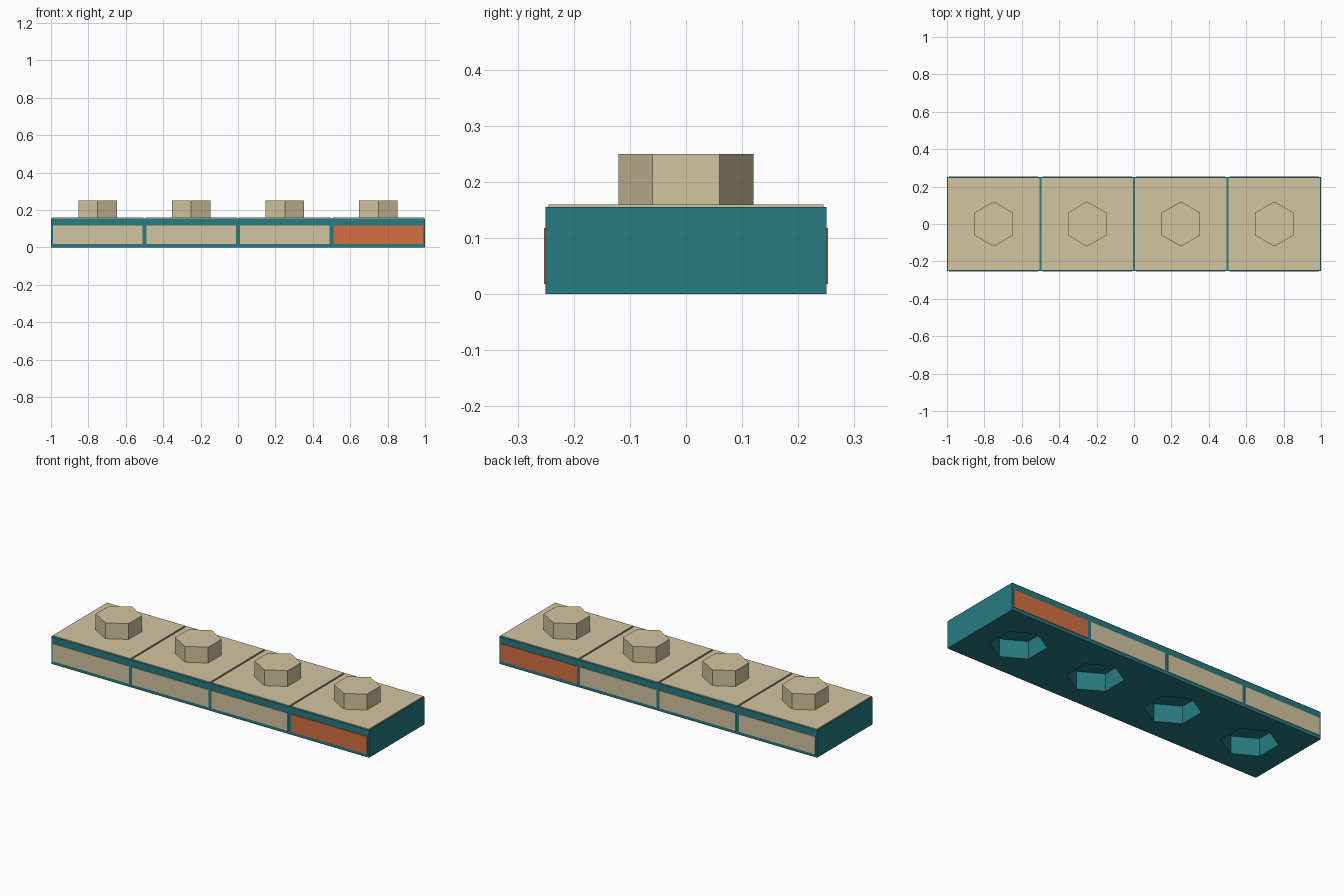
import bpy, math

if "Cube" in bpy.data.objects:
    bpy.data.objects.remove(bpy.data.objects["Cube"])


def material(name, rgb):
    m = bpy.data.materials.new(name)
    m.diffuse_color = (*[((c / 255 + 0.055) / 1.055) ** 2.4 for c in rgb], 1)
    m.use_nodes = True
    m.node_tree.nodes["Principled BSDF"].inputs["Base Color"].default_value = m.diffuse_color
    return m


teal = material("teal", (38, 124, 130))
sand = material("sand", (212, 197, 160))
orange = material("orange", (212, 112, 66))


def box(name, x, y, z, mat):
    bpy.ops.mesh.primitive_cube_add(
        size=1, location=(sum(x) / 2, sum(y) / 2, sum(z) / 2))
    o = bpy.context.object
    o.name = name
    o.scale = (x[1] - x[0], y[1] - y[0], z[1] - z[0])
    bpy.ops.object.transform_apply(location=False, rotation=False, scale=True)
    o.data.materials.append(mat)
    return o


def hexagon(name, x, radius, z, mat):
    # six-sided prism with its points towards front and back
    bpy.ops.mesh.primitive_cylinder_add(
        vertices=6, radius=radius, depth=z[1] - z[0], location=(x, 0, sum(z) / 2))
    o = bpy.context.object
    o.name = name
    o.data.materials.append(mat)
    return o


# main bar
body = box("body", (-1, 1), (-0.25, 0.25), (0, 0.155), teal)

for i in range(4):
    cx = -0.75 + 0.5 * i

    # thin top plate and hexagonal stud
    box(f"top_plate_{i}", (cx - 0.245, cx + 0.245), (-0.245, 0.245), (0.154, 0.16), sand)
    hexagon(f"stud_{i}", cx, 0.12, (0.158, 0.25), sand)

    # side panels, the last pair in orange
    for side, s in (("front", -1), ("back", 1)):
        ys = sorted((s * 0.245, s * 0.253))
        box(f"{side}_panel_{i}", (cx - 0.24, cx + 0.24), ys, (0.018, 0.118),
            orange if i == 3 else sand)

    # hexagonal socket in the underside
    cutter = hexagon(f"socket_cutter_{i}", cx, 0.145, (-0.1, 0.1), teal)
    cutter.hide_render = True
    cutter.hide_set(True)
    mod = body.modifiers.new(f"socket_{i}", "BOOLEAN")
    mod.operation = "DIFFERENCE"
    mod.solver = "EXACT"
    mod.object = cutter
